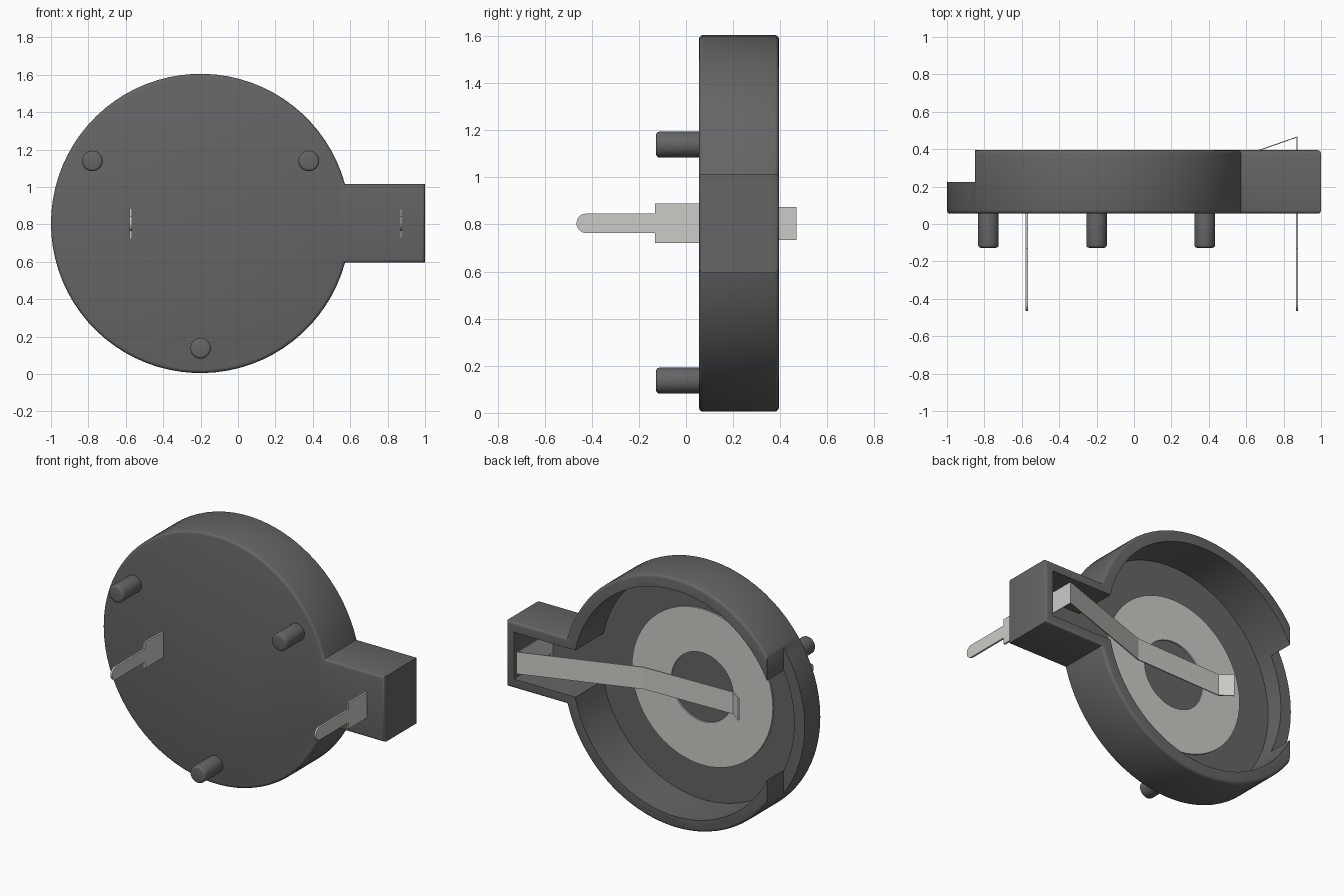
import bpy, bmesh, math

if "Cube" in bpy.data.objects:
    bpy.data.objects.remove(bpy.data.objects["Cube"])

CX, CZ = -0.2, 0.805          # axis of the round holder
BACK, FRONT = 0.395, 0.055    # depth range of the housing


def finish(name, bm, smooth=True):
    bmesh.ops.recalc_face_normals(bm, faces=bm.faces)
    me = bpy.data.meshes.new(name)
    bm.to_mesh(me)
    bm.free()
    ob = bpy.data.objects.new(name, me)
    bpy.context.collection.objects.link(ob)
    if smooth:
        shade(ob)
    return ob


def select(ob):
    bpy.ops.object.select_all(action='DESELECT')
    ob.select_set(True)
    bpy.context.view_layer.objects.active = ob


def shade(ob):
    select(ob)
    bpy.ops.object.shade_smooth_by_angle(angle=math.radians(35))


def colour(ob, mat):
    ob.data.materials.append(mat)


def prism(name, pts, y0, y1, bevel=0.0, smooth=True):
    """Extrude an x-z outline from y0 to y1, optionally rounding both rims."""
    bm = bmesh.new()
    face = bm.faces.new([bm.verts.new((x, y0, z)) for x, z in pts])
    ext = bmesh.ops.extrude_face_region(bm, geom=[face])
    for v in ext['geom']:
        if isinstance(v, bmesh.types.BMVert):
            v.co.y = y1
    if bevel:
        rims = [e for e in bm.edges if abs(e.verts[0].co.y - e.verts[1].co.y) < 1e-5]
        bmesh.ops.bevel(bm, geom=rims, offset=bevel, segments=3, profile=0.5, affect='EDGES')
    return finish(name, bm, smooth)


def keyhole(r, half, x_end, n=72):
    """Circle joined to a rectangular arm on +x."""
    a = math.asin(half / r)
    pts = [(CX + r * math.cos(t), CZ + r * math.sin(t))
           for t in (a + (2 * math.pi - 2 * a) * i / n for i in range(n + 1))]
    return pts + [(x_end, CZ - half), (x_end, CZ + half)]


def cut(ob, cutter):
    mod = ob.modifiers.new("cut", 'BOOLEAN')
    mod.operation, mod.solver, mod.object = 'DIFFERENCE', 'EXACT', cutter
    select(ob)
    bpy.ops.object.modifier_apply(modifier=mod.name)
    bpy.data.objects.remove(cutter)


plastic = bpy.data.materials.new("dark_plastic")
plastic.diffuse_color = (0.13, 0.13, 0.13, 1)
plastic.use_nodes = True
plastic.node_tree.nodes["Principled BSDF"].inputs["Base Color"].default_value = plastic.diffuse_color
metal = bpy.data.materials.new("metal")
metal.diffuse_color = (0.6, 0.6, 0.57, 1)
metal.use_nodes = True
metal.node_tree.nodes["Principled BSDF"].inputs["Base Color"].default_value = metal.diffuse_color

# Housing: keyhole tray, hollowed from the back, with a lowered lip on the left
housing = prism("housing", keyhole(0.8, 0.21, 1.0), FRONT, BACK, 0.018, False)
cut(housing, prism("cavity_cutter", keyhole(0.725, 0.15, 0.945), 0.11, 0.6, smooth=False))
cut(housing, prism("lip_cutter", [(-1.2, -0.2), (-0.85, -0.2), (-0.85, 1.8), (-1.2, 1.8)],
                   0.225, 0.7, smooth=False))
shade(housing)
colour(housing, plastic)

# Three locating pegs
for i, deg in enumerate((30, 150, 270)):
    t = math.radians(deg)
    px, pz = CX + 0.668 * math.cos(t), CZ + 0.668 * math.sin(t)
    ring = [(px + 0.055 * math.cos(k * math.pi / 16), pz + 0.055 * math.sin(k * math.pi / 16))
            for k in range(32)]
    colour(prism(f"peg_{i + 1}", ring, -0.127, 0.08, 0.014), plastic)

# Flat contact ring on the tray floor
bm = bmesh.new()
N = 64
loops = []
for r, y in ((0.22, 0.105), (0.5, 0.105), (0.5, 0.12), (0.22, 0.12)):
    loops.append([bm.verts.new((CX + r * math.cos(2 * math.pi * k / N), y,
                                CZ + r * math.sin(2 * math.pi * k / N))) for k in range(N)])
for a, b in zip(loops, loops[1:] + loops[:1]):
    for k in range(N):
        bm.faces.new((a[k], a[(k + 1) % N], b[(k + 1) % N], b[k]))
colour(finish("contact_ring", bm), metal)

# Spring contact: bent strip rising out of the arm and reaching over the ring
path = [(0.872, 0.06), (0.872, 0.465), (0.15, 0.213), (-0.475, 0.195), (-0.55, 0.25)]
bm = bmesh.new()
rows = [[bm.verts.new((x, y, CZ + s * 0.07)) for s in (-1, 1)] for x, y in path]
for a, b in zip(rows, rows[1:]):
    bm.faces.new((a[0], a[1], b[1], b[0]))
spring = finish("spring_contact", bm, False)
mod = spring.modifiers.new("thickness", 'SOLIDIFY')
mod.thickness, mod.offset = 0.008, 0
colour(spring, metal)

# Solder pins: wide shoulder, narrow blade, rounded tip
half = [(0.115, 0.083), (-0.132, 0.083), (-0.132, 0.041)]
half += [(-0.424 - 0.041 * math.sin(k * math.pi / 12), 0.041 * math.cos(k * math.pi / 12))
         for k in range(6)]
outline = half + [(-0.465, 0)] + [(y, -z) for y, z in reversed(half)]
for name, x in (("pin_left", -0.574), ("pin_right", 0.872)):
    bm = bmesh.new()
    face = bm.faces.new([bm.verts.new((x - 0.006, y, CZ + z)) for y, z in outline])
    ext = bmesh.ops.extrude_face_region(bm, geom=[face])
    for v in ext['geom']:
        if isinstance(v, bmesh.types.BMVert):
            v.co.x = x + 0.006
    colour(finish(name, bm), metal)
